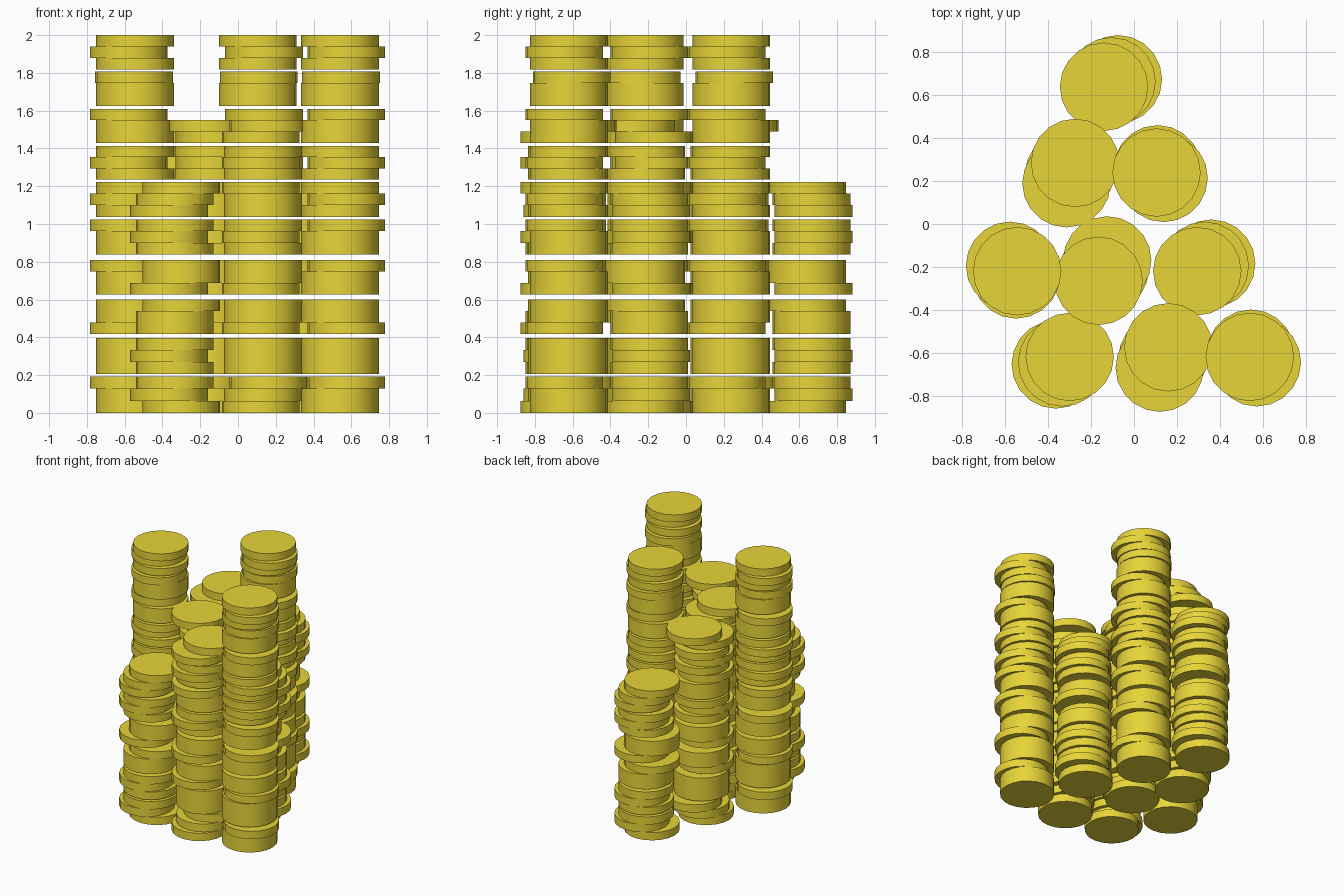
import bpy, bmesh, math
from mathutils import Matrix

if "Cube" in bpy.data.objects:
    bpy.data.objects.remove(bpy.data.objects["Cube"])

RADIUS = 0.206
SIDES = 20

gold = bpy.data.materials.new("gold")
gold.diffuse_color = (0.8, 0.66, 0.04, 1)
gold.use_nodes = True
gold.node_tree.nodes["Principled BSDF"].inputs["Base Color"].default_value = gold.diffuse_color

# Coins lie in groups of three with a thin gap between groups: (bottom, top)
GROUPS = [(0, .192), (.207, .396), (.417, .60), (.627, .81), (.839, 1.023),
          (1.038, 1.222), (1.235, 1.414), (1.43, 1.61), (1.626, 1.808), (1.819, 2.0)]

# Sideways positions of coins inside one cluster, keyed by letter
SPOT = {
    "m": (0, 0), "s": (.033, -.025), "u": (.005, .015),              # tall stack
    "a": (-.42, -.05), "b": (-.408, -.01), "c": (-.38, .045),        # middle stack
    "p": (-.245, .40), "q": (-.21, .425), "r": (-.18, .435),         # short stack
}

# One letter per coin, bottom to top
STACKS = {
    "tall_stack": "mms mmm smm mms mms msm msm mms mmu msm",
    "middle_stack": "abc bbb abb abb bab bba bab ac",
    "short_stack": "prq qrq qqp rpp qrq rqp",
}

# Cluster centre and turn
CLUSTERS = {"right": (.54, -.62, 0), "back": (.105, .24, 0), "left": (-.545, -.22, math.pi)}


def build_stack(name, letters, cx, cy, turn):
    bm = bmesh.new()
    place = Matrix.Translation((cx, cy, 0)) @ Matrix.Rotation(turn, 4, 'Z')
    for (bottom, top), group in zip(GROUPS, letters.split()):
        thick = (top - bottom) / 3
        for i, key in enumerate(group):
            x, y = SPOT[key]
            z = bottom + thick * (i + .5)
            bmesh.ops.create_cone(bm, cap_ends=True, segments=SIDES,
                                  radius1=RADIUS, radius2=RADIUS, depth=thick,
                                  matrix=place @ Matrix.Translation((x, y, z)))
    mesh = bpy.data.meshes.new(name)
    bm.to_mesh(mesh)
    bm.free()
    mesh.materials.append(gold)
    obj = bpy.data.objects.new(name, mesh)
    bpy.context.collection.objects.link(obj)
    obj.select_set(True)
    bpy.context.view_layer.objects.active = obj


# Three clusters, each with a tall, middle and short coin stack
for side, (cx, cy, turn) in CLUSTERS.items():
    for stack, letters in STACKS.items():
        build_stack(f"{side}_{stack}", letters, cx, cy, turn)

bpy.ops.object.shade_smooth_by_angle(angle=math.radians(30))
